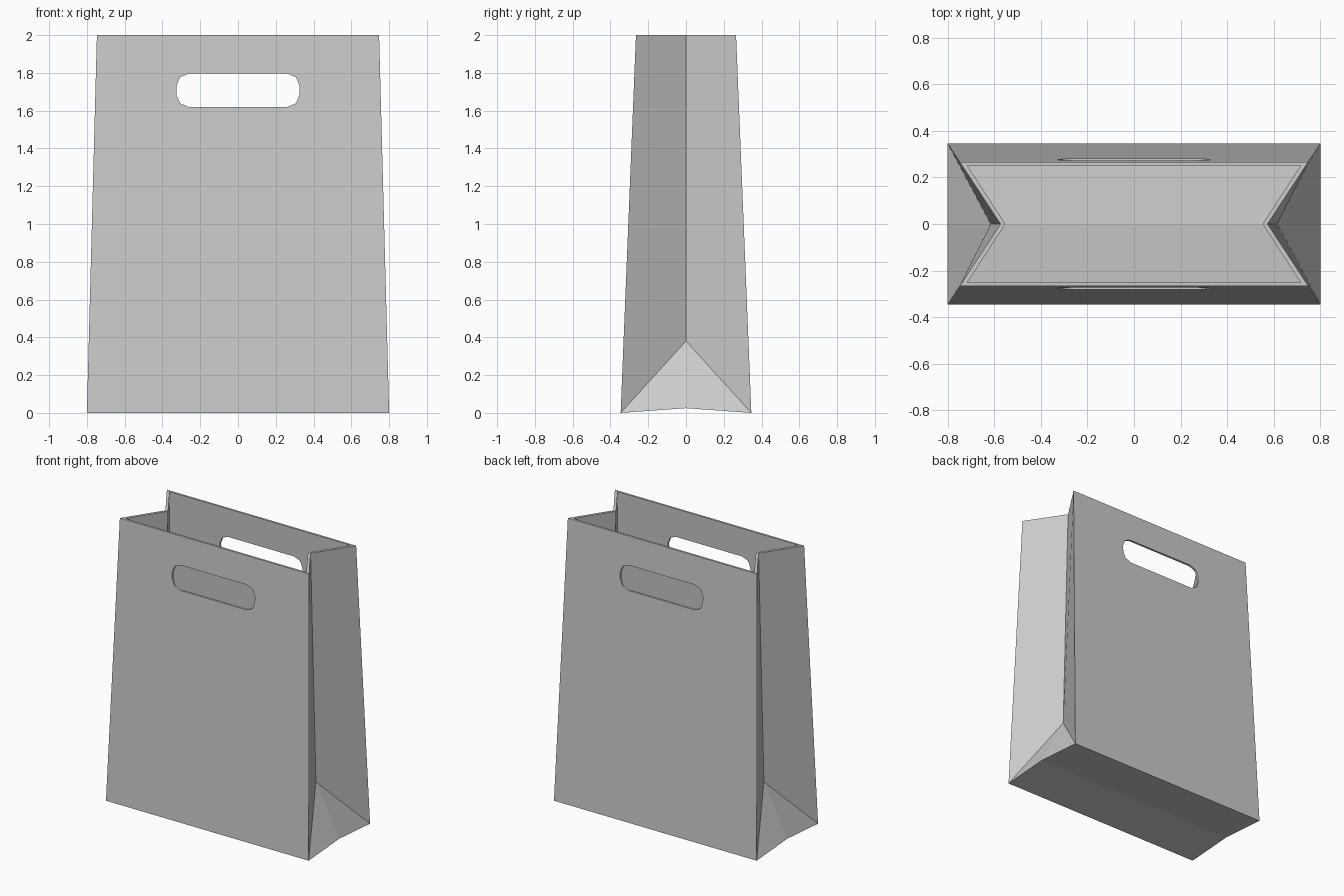
import bpy, bmesh, math

if "Cube" in bpy.data.objects:
    bpy.data.objects.remove(bpy.data.objects["Cube"])

bm = bmesh.new()
SIGNS = (-1, 1)


def shell(top, low, fold_top, fold_low, base_mid, inside):
    """One skin of the bag, mirrored from five key points (x, y, z)."""
    A, B, C, D, E = {}, {}, {}, {}, {}
    for sx in SIGNS:
        for d, p in ((C, fold_top), (D, fold_low), (E, base_mid)):
            d[sx] = bm.verts.new((sx * p[0], 0, p[2]))
        for sy in SIGNS:
            for d, p in ((A, top), (B, low)):
                d[sx, sy] = bm.verts.new((sx * p[0], sy * p[1], p[2]))

    def face(vs, flip):
        bm.faces.new(vs[::-1] if flip != inside else vs)

    for sy in SIGNS:
        # big wall and half of the creased base
        face([B[-1, sy], B[1, sy], A[1, sy], A[-1, sy]], sy > 0)
        face([E[-1], E[1], B[1, sy], B[-1, sy]], sy > 0)
        for sx in SIGNS:
            # folded side: long panel and lower triangle
            face([B[sx, sy], D[sx], C[sx], A[sx, sy]], sx * sy > 0)
            face([B[sx, sy], E[sx], D[sx]], sx * sy > 0)
    return [A[-1, -1], A[1, -1], C[1], A[1, 1], A[-1, 1], C[-1]]


# Outer and inner skins, joined by the rim
outer = shell((0.747, 0.265, 2), (0.8, 0.346, 0), (0.573, 0, 2),
              (0.615, 0, 0.38), (0.8, 0, 0.025), False)
inner = shell((0.714, 0.25, 2), (0.77, 0.329, 0.017), (0.552, 0, 2),
              (0.595, 0, 0.386), (0.774, 0, 0.041), True)
for i in range(6):
    j = (i + 1) % 6
    bm.faces.new([outer[i], outer[j], inner[j], inner[i]])
bmesh.ops.recalc_face_normals(bm, faces=bm.faces)
mesh = bpy.data.meshes.new("paper_bag")
bm.to_mesh(mesh)
bm.free()
bag = bpy.data.objects.new("paper_bag", mesh)
bpy.context.collection.objects.link(bag)

# Rounded slot cutter for both hand holes
hw, z0, z1, r, seg = 0.326, 1.62, 1.796, 0.065, 2
bm = bmesh.new()
ring = []
for k, (cx, cz) in enumerate(((hw - r, z1 - r), (r - hw, z1 - r),
                              (r - hw, z0 + r), (hw - r, z0 + r))):
    for s in range(seg + 1):
        a = math.pi / 2 * (k + s / seg)
        ring.append(bm.verts.new((cx + r * math.cos(a), -0.6, cz + r * math.sin(a))))
profile = bm.faces.new(ring)
ext = bmesh.ops.extrude_face_region(bm, geom=[profile])
bmesh.ops.translate(bm, vec=(0, 1.2, 0),
                    verts=[g for g in ext["geom"] if isinstance(g, bmesh.types.BMVert)])
bmesh.ops.recalc_face_normals(bm, faces=bm.faces)
cut_mesh = bpy.data.meshes.new("handle_cutter")
bm.to_mesh(cut_mesh)
bm.free()
cutter = bpy.data.objects.new("handle_cutter", cut_mesh)
bpy.context.collection.objects.link(cutter)
cutter.hide_render = True

# Punch the hand holes, then discard the cutter
mod = bag.modifiers.new("hand_holes", 'BOOLEAN')
mod.operation = 'DIFFERENCE'
mod.solver = 'EXACT'
mod.object = cutter
bpy.context.view_layer.objects.active = bag
bag.select_set(True)
bpy.ops.object.modifier_apply(modifier=mod.name)
bpy.data.objects.remove(cutter)
